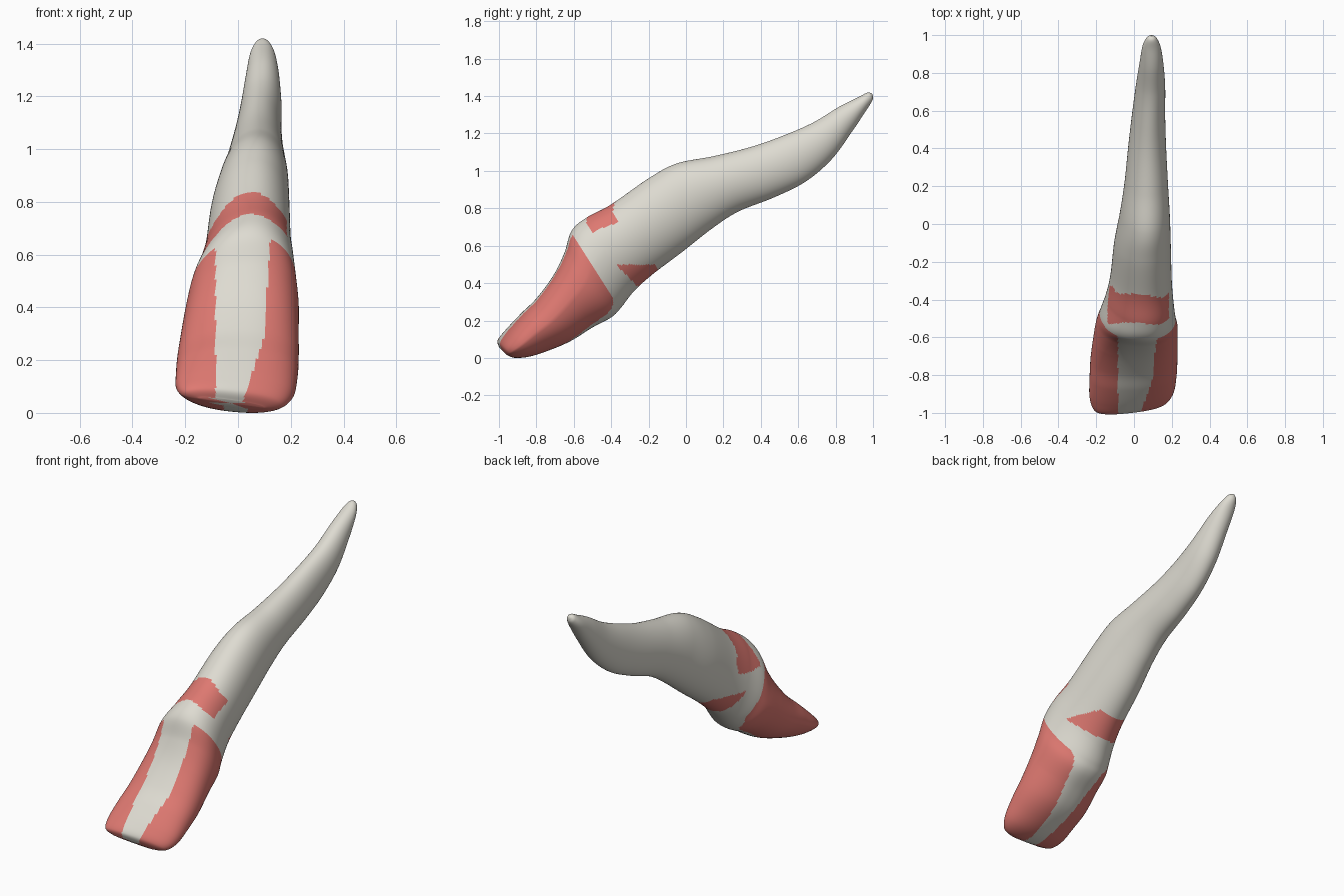
import bpy
import bmesh
import math
from mathutils import Vector

cube = bpy.data.objects.get("Cube")
if cube:
    bpy.data.objects.remove(cube, do_unlink=True)


def make_material(name, colour):
    material = bpy.data.materials.new(name)
    material.use_nodes = True
    material.diffuse_color = (*colour, 1)
    shader = material.node_tree.nodes["Principled BSDF"]
    shader.inputs["Base Color"].default_value = (*colour, 1)
    shader.inputs["Roughness"].default_value = 0.6
    return material


# Cross-section stations from the biting edge to the root tip:
# outer face y, z, inner face y, z, then the x limits of the section
STATIONS = [
    (-.99, .06, -.965, .035, -.15, .1),
    (-1, .1, -.92, .017, -.21, .17),
    (-.96, .16, -.84, .021, -.235, .21),
    (-.88, .25, -.74, .05, -.235, .225),
    (-.8, .33, -.62, .1, -.23, .23),
    (-.71, .45, -.5, .175, -.215, .23),
    (-.65, .57, -.4, .23, -.2, .23),
    (-.61, .69, -.35, .28, -.18, .22),
    (-.53, .76, -.28, .37, -.15, .21),
    (-.4, .83, -.18, .46, -.125, .2),
    (-.2, .97, -.02, .58, -.105, .195),
    (-.05, 1.05, .14, .705, -.075, .19),
    (.15, 1.09, .28, .795, -.05, .18),
    (.35, 1.14, .47, .87, -.03, .17),
    (.52, 1.2, .64, .955, -.01, .165),
    (.68, 1.27, .78, 1.075, .01, .165),
    (.82, 1.355, .89, 1.225, .03, .155),
    (.92, 1.405, .96, 1.33, .045, .14),
    (.97, 1.43, .995, 1.385, .065, .12),
    (.995, 1.425, 1, 1.41, .085, .1),
]
STEPS = 14
SIDES = 144
NECK = 8


def station_at(position):
    """Smoothly interpolated station (Catmull-Rom)."""
    last = len(STATIONS) - 1
    i = min(int(position), last - 1)
    t = position - i
    a, b, c, d = (STATIONS[min(max(i + o, 0), last)] for o in (-1, 0, 1, 2))
    return [0.5 * (2 * q + (r - p) * t + (2 * p - 5 * q + 4 * r - s) * t * t
                   + (3 * q - p - 3 * r + s) * t ** 3)
            for p, q, r, s in zip(a, b, c, d)]


def twist_at(position):
    """Slant of the section: one way on the crown, the other at the neck."""
    last = len(STATIONS) - 1
    if position < NECK:
        return -0.2 + 0.4 * position / NECK
    return 0.2 * (last - position) / (last - NECK)


def power(value, exponent):
    return math.copysign(abs(value) ** exponent, value)


def section(position):
    """Points of one ring, squarer on the crown and round on the root."""
    outer_y, outer_z, inner_y, inner_z, left, right = station_at(position)
    outer = Vector((0, outer_y, outer_z))
    inner = Vector((0, inner_y, inner_z))
    middle, half = (outer + inner) / 2, (outer - inner) / 2
    across = half.normalized()
    centre_x, half_x = (left + right) / 2, (right - left) / 2
    crown = max(0, min(1, (NECK - position) / 3))
    exponent = 1 - 0.16 * crown
    for side in range(SIDES):
        angle = math.tau * side / SIDES
        depth = power(math.sin(angle), exponent)
        x = half_x * power(math.cos(angle), exponent)
        x *= 1 - 0.2 * crown * max(0, -depth)
        slant = across * (twist_at(position) * x)
        yield middle + half * depth + slant + Vector((centre_x + x, 0, 0))


def in_crown_patch(p, outer_side):
    """Side patches of the crown, leaving a pale strip front and back."""
    along = min(1, max(0, p.z / 0.3))
    if p.x > 0:
        edge = 0.0 + 0.1 * along if outer_side else 0.03 + 0.09 * along
        if outer_side and p.z > 0.3:
            edge = 0.1 + 0.06 * (p.z - 0.3)
        limit = 0.68 - 1.59 * (p.y + 0.61)
        inside = p.x > edge
    else:
        edge = 0.085 if outer_side else 0.05 + 0.04 * along
        limit = 0.59 - 1.45 * (p.y + 0.56)
        inside = p.x < -edge
    return inside and p.z < limit and p.y < -0.39


def in_outer_band(p):
    """Arched band on the outer face just above the neck."""
    offset = (p.x - 0.05) ** 2
    return (0.765 - 4.5 * offset < p.z < 0.85 - 6 * offset
            and -0.14 < p.x < 0.185 and -0.56 < p.y < -0.33)


def in_inner_band(p):
    """Band wrapped around the inner face of the root."""
    return 0.095 < 0.7 * (p.y + p.z) < 0.24 and p.z < 0.51


# Tooth surface lofted through the stations
mesh = bpy.data.meshes.new("tooth")
mesh.materials.append(make_material("ivory", (0.73, 0.71, 0.64)))
mesh.materials.append(make_material("coral red", (0.73, 0.19, 0.165)))
bm = bmesh.new()
ring_count = (len(STATIONS) - 1) * STEPS + 1
rings = [[bm.verts.new(p) for p in section(i / STEPS)] for i in range(ring_count)]

for lower, upper in zip(rings, rings[1:]):
    for i in range(SIDES):
        j = (i + 1) % SIDES
        face = bm.faces.new((lower[i], lower[j], upper[j], upper[i]))
        outer_side = i < SIDES / 2
        p = face.calc_center_median()
        red = in_crown_patch(p, outer_side) or (
            in_outer_band(p) if outer_side else in_inner_band(p))
        face.material_index = int(red)

# Rounded ends closed with a small fan
for ring in (rings[0], rings[-1]):
    cap = bm.faces.new(ring)
    fan = bmesh.ops.poke(bm, faces=[cap])
    for face in fan["faces"]:
        p = face.calc_center_median()
        face.material_index = int(in_crown_patch(p, True))

bmesh.ops.recalc_face_normals(bm, faces=bm.faces)

# Stand the tooth on the floor
lowest = min(v.co.z for v in bm.verts)
bmesh.ops.translate(bm, verts=bm.verts, vec=(0, 0, -lowest))
bm.to_mesh(mesh)
bm.free()

tooth = bpy.data.objects.new("tooth", mesh)
bpy.context.collection.objects.link(tooth)
bpy.context.view_layer.objects.active = tooth
tooth.select_set(True)
bpy.ops.object.shade_smooth()
